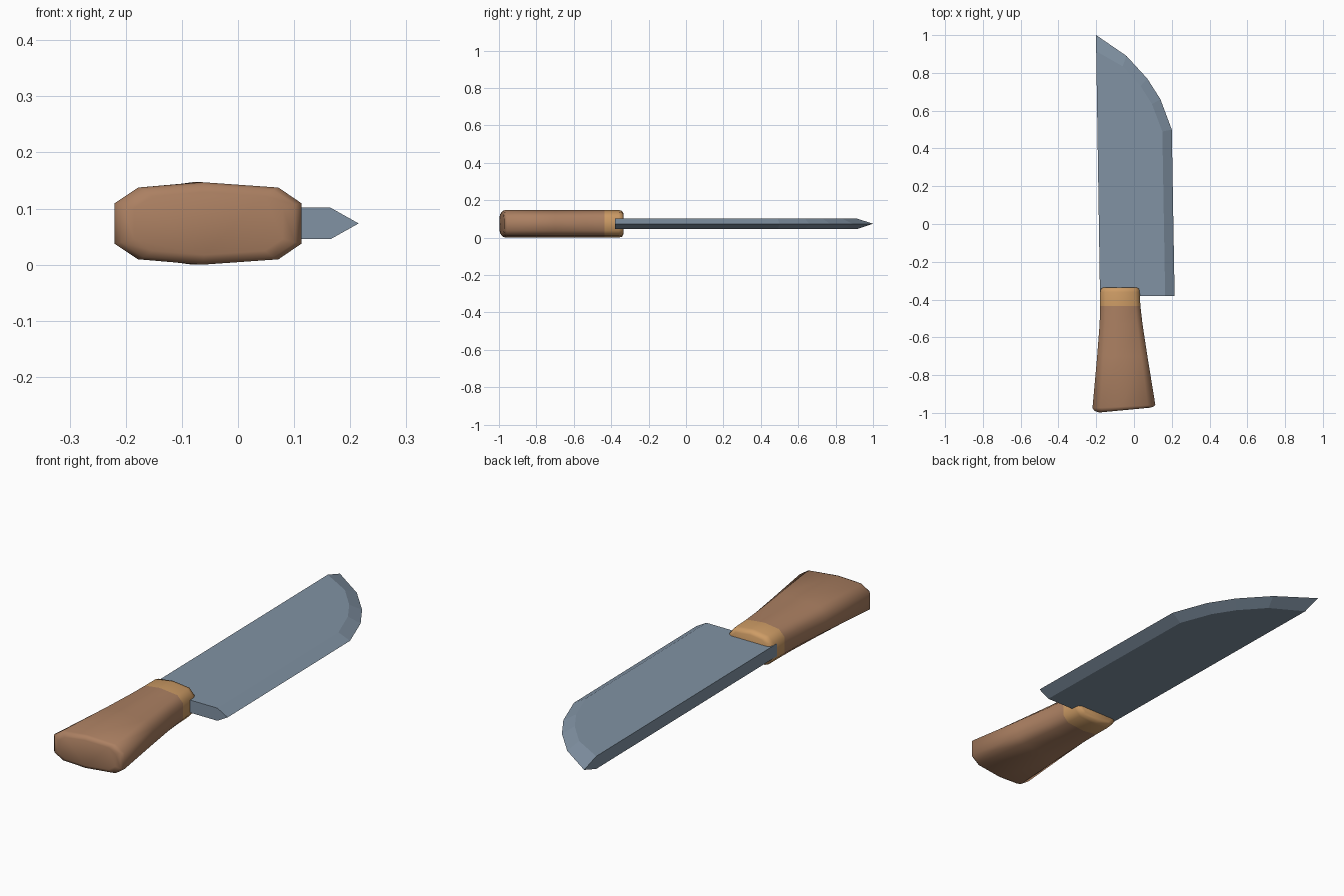
import bpy, bmesh

if "Cube" in bpy.data.objects:
    bpy.data.objects.remove(bpy.data.objects["Cube"])

ZC = 0.0735  # mid-height of the knife


def material(name, rgb):
    m = bpy.data.materials.new(name)
    m.diffuse_color = (*rgb, 1)
    m.use_nodes = True
    m.node_tree.nodes["Principled BSDF"].inputs["Base Color"].default_value = m.diffuse_color
    return m


def finish(bm, name, mats):
    bmesh.ops.recalc_face_normals(bm, faces=bm.faces)
    me = bpy.data.meshes.new(name)
    bm.to_mesh(me)
    bm.free()
    for m in mats:
        me.materials.append(m)
    ob = bpy.data.objects.new(name, me)
    bpy.context.collection.objects.link(ob)
    return ob


steel = material("blue grey steel", (0.22, 0.29, 0.37))
wood = material("brown wood", (0.41, 0.216, 0.122))
collar = material("light tan collar", (0.61, 0.33, 0.13))

# Blade: sharp outline at mid-height, inset outlines on both flat sides
edge = [(0.215, -0.38), (0.2, 0.5), (0.14, 0.66), (0.07, 0.77), (-0.04, 0.89), (-0.2, 1.0)]
inner = [(0.165, -0.38), (0.15, 0.49), (0.095, 0.635), (0.035, 0.73), (-0.06, 0.835), (-0.2, 0.915)]
bm = bmesh.new()
mid = [bm.verts.new((x, y, ZC)) for x, y in edge]
sides = []
for z in (ZC + 0.028, ZC - 0.028):
    ring = [bm.verts.new((x, y, z)) for x, y in inner]
    heel = bm.verts.new((-0.18, -0.38, z))
    bm.faces.new(ring + [heel])
    for i in range(len(mid) - 1):
        bm.faces.new((ring[i], ring[i + 1], mid[i + 1], mid[i]))
    sides.append((ring, heel))
(top, th), (bot, bh) = sides
bm.faces.new((th, top[0], mid[0], bot[0], bh))
bm.faces.new((th, top[-1], mid[-1], bot[-1], bh))
finish(bm, "blade", [steel])

# Handle and collar: one loft of a faceted oval section along y
half = [(0, 0.49), (0.126, 0.87), (0.47, 1), (0.877, 0.87), (1, 0.49)]
section = half + [(u, -h) for u, h in reversed(half)]
# y, slant towards +x, left x, right x, half height
stations = [
    (-0.998, 0.025, -0.185, 0.08, 0.056),
    (-0.990, 0.022, -0.208, 0.101, 0.069),
    (-0.975, 0.017, -0.22, 0.113, 0.0735),
    (-0.70, 0, -0.195, 0.071, 0.0735),
    (-0.53, 0, -0.182, 0.045, 0.0735),
    (-0.435, 0, -0.179, 0.034, 0.0735),
    (-0.36, 0, -0.179, 0.030, 0.0735),
    (-0.342, 0, -0.174, 0.026, 0.069),
    (-0.335, 0, -0.16, 0.012, 0.057),
]
bm = bmesh.new()
rings = [[bm.verts.new((a + u * (b - a), y + s * u, ZC + h * r)) for u, h in section]
         for y, s, a, b, r in stations]
n = len(section)
for p, q in zip(rings, rings[1:]):
    for i in range(n):
        j = (i + 1) % n
        bm.faces.new((p[i], p[j], q[j], q[i]))
bm.faces.new(rings[0])
bm.faces.new(rings[-1])
for f in bm.faces:
    f.material_index = 1 if f.calc_center_median().y > -0.435 else 0
handle = finish(bm, "handle", [wood, collar])

bpy.ops.object.select_all(action='DESELECT')
handle.select_set(True)
bpy.context.view_layer.objects.active = handle
bpy.ops.object.shade_smooth_by_angle(angle=1.05)
